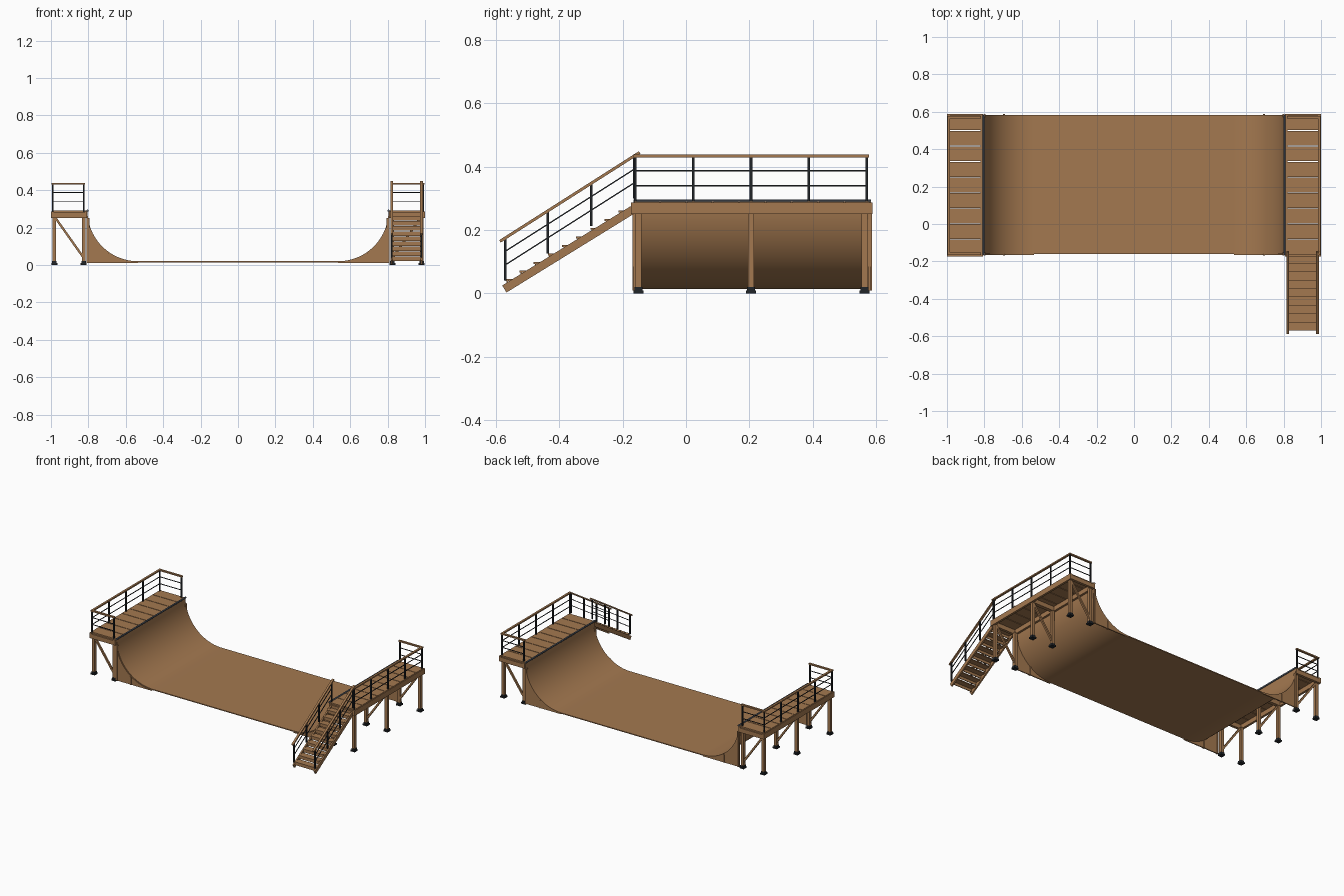
import bpy, bmesh, math
from mathutils import Vector, Matrix

if "Cube" in bpy.data.objects:
    bpy.data.objects.remove(bpy.data.objects["Cube"])


def material(name, rgb):
    m = bpy.data.materials.new(name)
    m.use_nodes = True
    m.diffuse_color = (*rgb, 1)
    m.node_tree.nodes["Principled BSDF"].inputs["Base Color"].default_value = (*rgb, 1)
    return m


WOOD = material("brown_wood", (0.37, 0.19, 0.08))
BLACK = material("black_metal", (0.015, 0.018, 0.022))
STEEL = material("grey_steel", (0.10, 0.12, 0.15))

Y0, Y1, YMID = -0.165, 0.583, 0.205
DECK, RAIL = 0.29, 0.434
RADIUS, FLAT_X = 0.27, 0.535


class Part:
    """Collects boxes, beams and prisms into one named object."""

    def __init__(self, name, mat):
        self.name, self.mat, self.bm = name, mat, bmesh.new()

    def box(self, x, y, z):
        c = Vector([sum(r) / 2 for r in (x, y, z)])
        s = [abs(r[1] - r[0]) for r in (x, y, z)]
        bmesh.ops.create_cube(self.bm, size=1, matrix=Matrix.Translation(c) @ Matrix.Diagonal((*s, 1)))

    def post(self, x, y, z0, z1, w):
        self.box((x - w / 2, x + w / 2), (y - w / 2, y + w / 2), (z0, z1))

    def beam(self, p, q, w, h):
        p, q = Vector(p), Vector(q)
        d = q - p
        rot = d.to_track_quat('Y', 'Z').to_matrix().to_4x4()
        bmesh.ops.create_cube(self.bm, size=1, matrix=Matrix.Translation((p + q) / 2) @ rot
                              @ Matrix.Diagonal((w, d.length, h, 1)))

    def prism(self, profile, y0, y1):
        face = self.bm.faces.new([self.bm.verts.new((x, y0, z)) for x, z in profile])
        new = bmesh.ops.extrude_face_region(self.bm, geom=[face])["geom"]
        bmesh.ops.translate(self.bm, vec=(0, y1 - y0, 0),
                            verts=[v for v in new if isinstance(v, bmesh.types.BMVert)])

    def done(self, smooth=False):
        bmesh.ops.recalc_face_normals(self.bm, faces=self.bm.faces)
        mesh = bpy.data.meshes.new(self.name)
        self.bm.to_mesh(mesh)
        self.bm.free()
        mesh.materials.append(self.mat)
        ob = bpy.data.objects.new(self.name, mesh)
        bpy.context.collection.objects.link(ob)
        if smooth:
            bpy.ops.object.select_all(action='DESELECT')
            ob.select_set(True)
            bpy.context.view_layer.objects.active = ob
            bpy.ops.object.shade_smooth_by_angle(angle=math.radians(30))


def arc(side, radius, steps=24):
    """Quarter circle from the lip down to the flat."""
    angles = [math.pi / 2 * i / steps for i in range(steps + 1)]
    return [(side * (FLAT_X + radius * math.cos(a)), DECK - radius * math.sin(a)) for a in angles]


# Riding surface: two curved walls and the flat in one sheet
surface = Part("ramp_surface", WOOD)
upper = arc(-1, RADIUS) + arc(1, RADIUS)[::-1]
lower = arc(-1, RADIUS + 0.006) + arc(1, RADIUS + 0.006)[::-1]
surface.prism(upper + lower[::-1], Y0 + 0.005, Y1)
surface.done(smooth=True)


def railing(label, p, q, posts, drops, height, ends=0.0):
    """Wooden handrail with metal bars below it and posts at given fractions."""
    p, q = Vector(p), Vector(q)
    d = (q - p).normalized() * ends
    top = Part(label + "_handrail", WOOD)
    top.beam(p - d, q + d, 0.014, 0.009)
    top.done()
    metal = Part(label + "_posts_and_bars", BLACK)
    for drop in drops:
        off = Vector((0, 0, -drop))
        metal.beam(p + off, q + off, 0.004, 0.004)
    for t in posts:
        c = p.lerp(q, t)
        metal.post(c.x, c.y, c.z - height, c.z, 0.008)
    metal.done()


for side, label in ((-1, "right"), (1, "left")):
    # Side panels with battens
    panel = Part(label + "_side_panels", WOOD)
    shape = arc(side, RADIUS + 0.004) + [(side * FLAT_X, 0.01), (side * 0.81, 0.01)]
    for y, out in ((Y0, -1), (Y1, 1)):
        panel.prism(shape, y, y - out * 0.007)
        for x, z in ((0.695, 0.065), (0.8, 0.25)):
            panel.box((side * (x - 0.005), side * (x + 0.005)), (y - out * 0.012, y + out * 0.004), (0.01, z))
    panel.done()

    # Coping pipe at the lip
    coping = Part(label + "_coping", STEEL)
    bmesh.ops.create_cone(coping.bm, cap_ends=True, segments=12, radius1=0.006, radius2=0.006, depth=Y1 - Y0,
                          matrix=Matrix.Translation((side * 0.804, (Y0 + Y1) / 2, DECK))
                          @ Matrix.Rotation(math.pi / 2, 4, 'X'))
    coping.done(smooth=True)

    # Platform frame
    frame = Part(label + "_platform_frame", WOOD)
    for x0, x1 in ((0.985, 1.0), (0.807, 0.822)):
        frame.box((side * x0, side * x1), (Y0 - 0.008, Y1 + 0.005), (0.25, 0.287))
    for y0, y1 in ((Y0 - 0.008, Y0 + 0.01), (YMID - 0.012, YMID + 0.012), (Y1 - 0.013, Y1 + 0.005)):
        frame.box((side * 0.81, side * 0.995), (y0, y1), (0.25, 0.28))
    frame.done()

    # Deck planks with narrow gaps
    deck = Part(label + "_deck_planks", WOOD)
    count = 9
    pitch = (Y1 - Y0) / count
    for i in range(count):
        deck.box((side * 0.81, side * 0.995),
                 (Y0 + i * pitch + 0.002, Y0 + (i + 1) * pitch - 0.002), (0.281, DECK))
    deck.done()

    # Legs, feet and diagonal braces
    legs = Part(label + "_legs", WOOD)
    feet = Part(label + "_feet", BLACK)
    braces = Part(label + "_braces", WOOD)
    for y in (-0.15, YMID, 0.563):
        for x in (0.982, 0.825):
            legs.post(side * x, y, 0.012, 0.255, 0.02)
            feet.post(side * x, y, 0, 0.01, 0.032)
            feet.post(side * x, y, 0.008, 0.02, 0.025)
        braces.beam((side * 0.975, y, 0.25), (side * 0.83, y, 0.045), 0.012, 0.012)
    for part in (legs, feet, braces):
        part.done()

    # Platform railings
    x_out, x_in = side * 0.99, side * 0.825
    quarters = [i / 4 for i in range(5)]
    railing(label + "_outer", (x_out, -0.16, RAIL), (x_out, 0.57, RAIL), quarters, (0.047, 0.094), 0.15, 0.007)
    railing(label + "_back", (x_out, 0.57, RAIL), (x_in, 0.57, RAIL), (0, 1), (0.047, 0.094), 0.15, 0.007)
    if side < 0:
        railing(label + "_front", (x_out, -0.16, RAIL), (x_in, -0.16, RAIL), (0, 1), (0.047, 0.094), 0.15, 0.007)

# Stair stringers and their railings
stringers = Part("stair_stringers", WOOD)
for x, label in ((0.822, "inner_stair"), (0.981, "outer_stair")):
    stringers.beam((x, -0.573, 0.014), (x, -0.168, 0.264), 0.010, 0.026)
    railing(label, (x, -0.57, 0.175), (x, -0.163, RAIL), (0, 0.33, 0.665, 1), (0.042, 0.085), 0.135, 0.02)
stringers.done()

# Stair treads and risers
treads = Part("stair_treads", WOOD)
for i in range(9):
    y, z = -0.57 + i * 0.0447, 0.045 + i * 0.027
    treads.box((0.824, 0.979), (y, y + 0.046), (z - 0.006, z))
    treads.box((0.824, 0.979), (y + 0.004, y + 0.008), (z - 0.024, z - 0.005))
treads.done()
